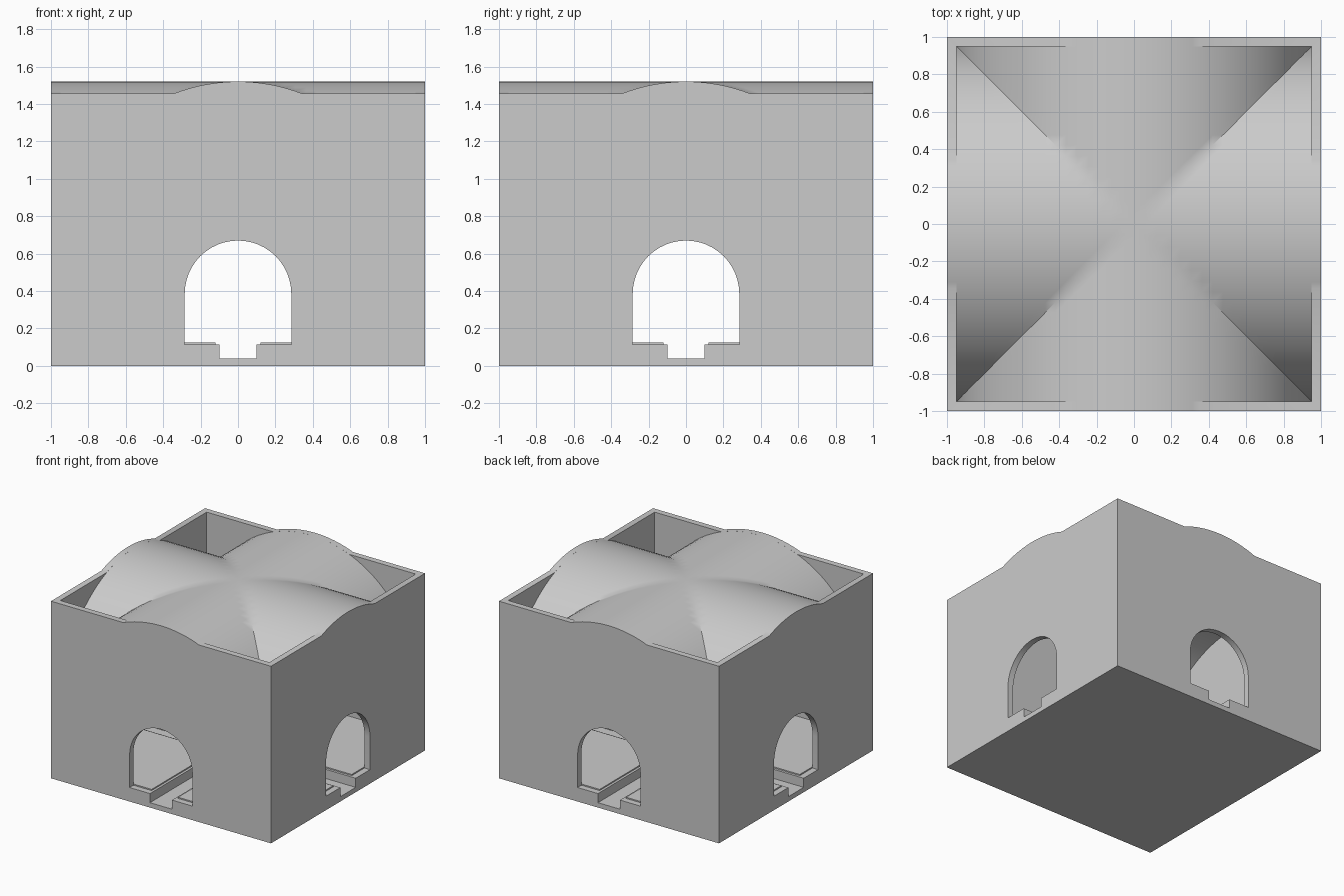
import bpy, bmesh
from math import sin, cos, pi, sqrt
from mathutils import Matrix

cube = bpy.data.objects.get("Cube")
if cube:
    bpy.data.objects.remove(cube, do_unlink=True)

WALL, INNER = 1.0, 0.95           # outer and inner half widths
FLOOR, SILL, EAVE, SPRING = 0.04, 0.115, 1.455, 0.57
DOOR, DOOR_SPRING, CHANNEL = 0.285, 0.385, 0.1

stone = bpy.data.materials.new("grey stone")
stone.use_nodes = True
grey = (0.6, 0.6, 0.6, 1)
stone.diffuse_color = grey
stone.node_tree.nodes["Principled BSDF"].inputs["Base Color"].default_value = grey


def finish(name, bm, angle=30, fix_normals=True):
    if fix_normals:
        bmesh.ops.recalc_face_normals(bm, faces=bm.faces)
    mesh = bpy.data.meshes.new(name)
    bm.to_mesh(mesh)
    bm.free()
    mesh.materials.append(stone)
    ob = bpy.data.objects.new(name, mesh)
    bpy.context.collection.objects.link(ob)
    bpy.ops.object.select_all(action='DESELECT')
    ob.select_set(True)
    bpy.context.view_layer.objects.active = ob
    bpy.ops.object.shade_smooth_by_angle(angle=angle * pi / 180)
    return ob


def box(bm, x0, x1, y0, y1, z0, z1):
    m = Matrix.Translation(((x0 + x1) / 2, (y0 + y1) / 2, (z0 + z1) / 2))
    m = m @ Matrix.Diagonal((x1 - x0, y1 - y0, z1 - z0, 1))
    bmesh.ops.create_cube(bm, size=1, matrix=m)


def arch(x, radius):
    return SPRING + sqrt(max(0, radius ** 2 - x ** 2))


# Four mitred walls, each with an arched doorway and a curved crest
def wall_profile():
    pts = [(-WALL, FLOOR), (-CHANNEL, FLOOR), (-CHANNEL, SILL), (-DOOR, SILL)]
    n = 24
    pts += [(-DOOR * cos(pi * i / n), DOOR_SPRING + DOOR * sin(pi * i / n)) for i in range(n + 1)]
    pts += [(DOOR, SILL), (CHANNEL, SILL), (CHANNEL, FLOOR), (WALL, FLOOR), (WALL, EAVE)]
    half = sqrt(INNER ** 2 - (EAVE - SPRING) ** 2)
    for i in range(21):
        x = half * (1 - i / 10)
        pts.append((x, arch(x, INNER)))
    pts.append((-WALL, EAVE))
    return pts


bm = bmesh.new()
profile = wall_profile()
for k in range(4):
    turn = Matrix.Rotation(k * pi / 2, 3, 'Z')
    outer = [bm.verts.new(turn @ Matrix.Translation((x, -WALL, z)).translation) for x, z in profile]
    inner = [bm.verts.new(turn @ Matrix.Translation(
        (max(-INNER, min(INNER, x)), -INNER, z)).translation) for x, z in profile]
    bm.faces.new(outer)
    bm.faces.new(inner[::-1])
    count = len(profile)
    for i in range(count):
        a, b = profile[i], profile[(i + 1) % count]
        if abs(a[0]) == WALL and a[0] == b[0]:
            continue                      # mitre joint stays open and is welded
        j = (i + 1) % count
        bm.faces.new((outer[j], outer[i], inner[i], inner[j]))
bmesh.ops.remove_doubles(bm, verts=bm.verts, dist=0.0001)
finish("walls", bm)

# Floor slab
bm = bmesh.new()
box(bm, -WALL, WALL, -WALL, WALL, 0, FLOOR)
finish("floor", bm)

# Raised corner platforms with a slightly inset top slab
bm = bmesh.new()
for sx in (-1, 1):
    for sy in (-1, 1):
        for start, z0, z1 in ((CHANNEL, FLOOR, SILL), (CHANNEL + 0.02, SILL, SILL + 0.01)):
            xs = sorted((sx * start, sx * INNER))
            ys = sorted((sy * start, sy * INNER))
            box(bm, *xs, *ys, z0, z1)
finish("corner_platforms", bm)


# Groin vault: two crossing barrels, split along the diagonals
def vault(name, radius, flip):
    n = 48
    cs = [radius * sin(pi * (i / n - 0.5)) for i in range(n + 1)]
    if radius < INNER:
        cs = [-INNER] + cs + [INNER]
    bm = bmesh.new()
    grid = [[bm.verts.new((x, y, max(arch(x, radius), arch(y, radius)))) for y in cs] for x in cs]
    for i in range(len(cs) - 1):
        for j in range(len(cs) - 1):
            a, b = grid[i][j], grid[i + 1][j]
            c, d = grid[i + 1][j + 1], grid[i][j + 1]
            if i == j:
                tris = [(a, b, c), (a, c, d)]
            elif i + j == len(cs) - 2:
                tris = [(a, b, d), (b, c, d)]
            else:
                tris = [(a, b, c, d)]
            for t in tris:
                bm.faces.new(t[::-1] if flip else t)
    finish(name, bm, 36, False)


vault("vault_roof", INNER, False)
vault("vault_ceiling", INNER - 0.05, True)
